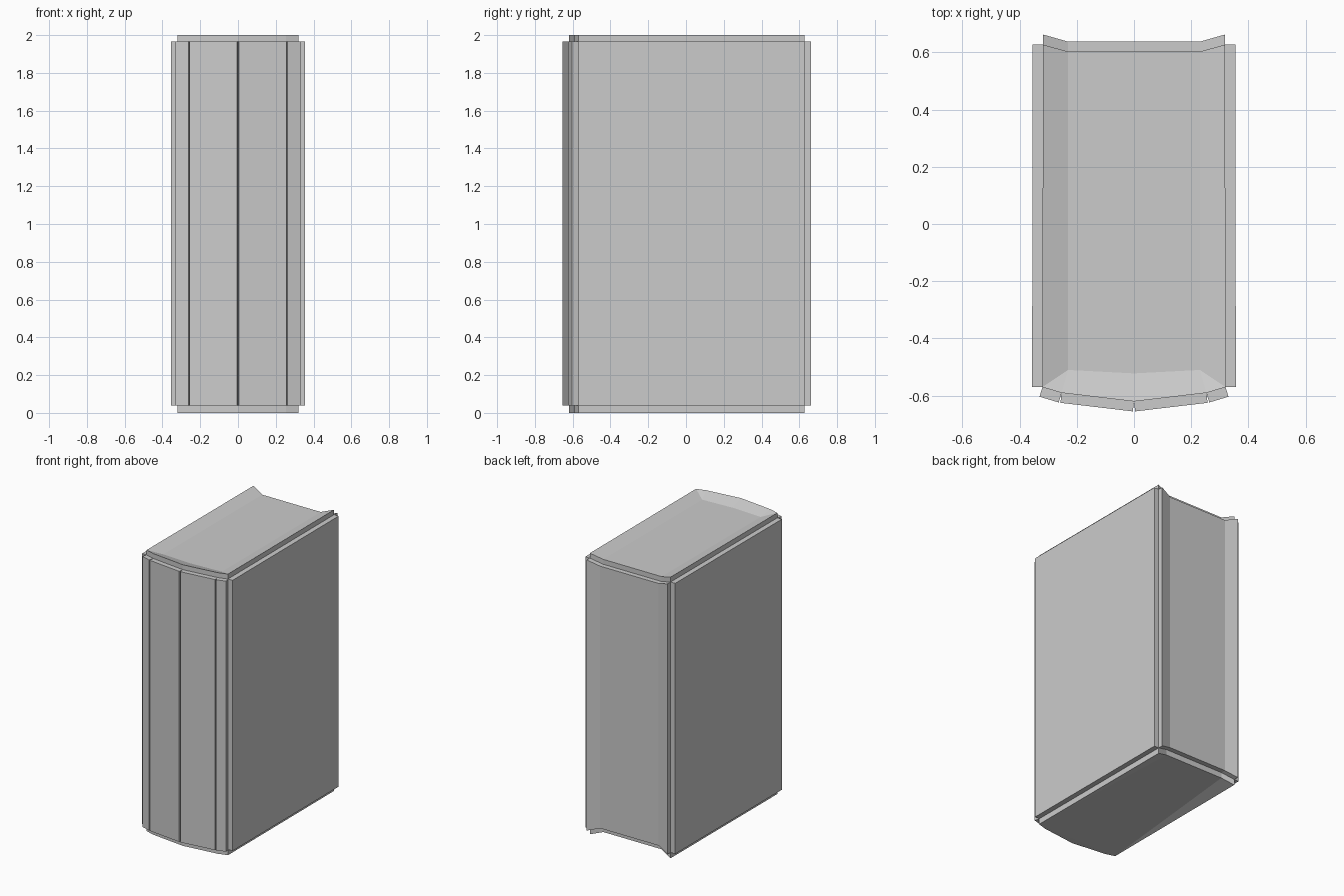
import bpy, bmesh
from mathutils import Vector

if "Cube" in bpy.data.objects:
    bpy.data.objects.remove(bpy.data.objects["Cube"])

T = 0.035                 # panel thickness
Z0, Z1 = 0.04, 1.965      # shared core edges
DIP = 0.03                # depth of the recessed middles


def panel(name, verts, faces, offset):
    """Push a patch of faces outward, leaving walls but no hidden base."""
    bm = bmesh.new()
    vs = [bm.verts.new(v) for v in verts]
    base = [bm.faces.new([vs[i] for i in f]) for f in faces]
    bmesh.ops.recalc_face_normals(bm, faces=base)
    off = Vector(offset)
    bm.normal_update()
    if sum((f.normal * f.calc_area() for f in base), Vector()).dot(off) < 0:
        bmesh.ops.reverse_faces(bm, faces=base)
    new = bmesh.ops.extrude_face_region(bm, geom=base, use_keep_orig=True)["geom"]
    moved = [g for g in new if isinstance(g, bmesh.types.BMVert)]
    bmesh.ops.translate(bm, verts=moved, vec=off)
    bmesh.ops.delete(bm, geom=[f for f in base if f.is_valid], context="FACES")
    # face every wall away from the panel middle
    mid = sum((v.co for v in bm.verts), Vector()) / len(bm.verts)
    caps = {g for g in new if isinstance(g, bmesh.types.BMFace)}
    bm.normal_update()
    for f in bm.faces:
        ref = off if f in caps else f.calc_center_median() - mid
        if f.normal.dot(ref) < 0:
            f.normal_flip()
    me = bpy.data.meshes.new(name)
    bm.to_mesh(me)
    bm.free()
    ob = bpy.data.objects.new(name, me)
    bpy.context.collection.objects.link(ob)


def upright(name, a, b, offset):
    panel(name, [(*a, Z0), (*b, Z0), (*b, Z1), (*a, Z1)], [(0, 1, 2, 3)], offset)


# side panels and faceted front panels, mirrored
front = [(0, -0.62), (0.253, -0.59), (0.32, -0.57)]
for s, side in ((1, "right"), (-1, "left")):
    upright("side_panel_" + side, (s * 0.32, -0.57), (s * 0.318, 0.627), (s * 0.036, 0, 0))
    for i in range(2):
        a, b = Vector(front[i]), Vector(front[i + 1])
        d = (b - a).normalized() * T
        upright(f"front_panel_{side}_{i + 1}", (s * a.x, a.y), (s * b.x, b.y),
                (s * -d.y * -1 if d.y < 0 else s * d.y, -d.x, 0))

# back panel with a recessed middle
xs = [(-0.318, 0.627, 0), (-0.23, 0.602, DIP), (0.23, 0.602, DIP), (0.318, 0.627, 0)]
back = [(x, y, Z0 + d) for x, y, d in xs] + [(x, y, Z1 - d) for x, y, d in xs]
panel("back_panel", back, [(i, i + 1, i + 5, i + 4) for i in range(3)], (0, T, 0))

# top panel: raised lip along the front and sides
rim = [(-x, y, Z1) for x, y in reversed(front)] + [(x, y, Z1) for x, y in front[1:]]
zi = Z1 - DIP
top = rim + [(-0.23, -0.51, zi), (0, -0.522, zi), (0.23, -0.51, zi)] + back[4:]
panel("top_panel", top,
      [(0, 1, 5), (1, 2, 6, 5), (2, 3, 7, 6), (3, 4, 7),
       (8, 0, 5, 9), (4, 11, 10, 7), (5, 6, 7, 10, 9)], (0, 0, T))

# bottom panel: lips at the sides fading out towards the front
bottom = [(x, y, Z0) for x, y, _ in rim] + back[:4]
panel("bottom_panel", bottom,
      [(5, 0, 6), (4, 8, 7), (0, 1, 2, 3, 4), (0, 4, 7, 6)], (0, 0, -0.04))
